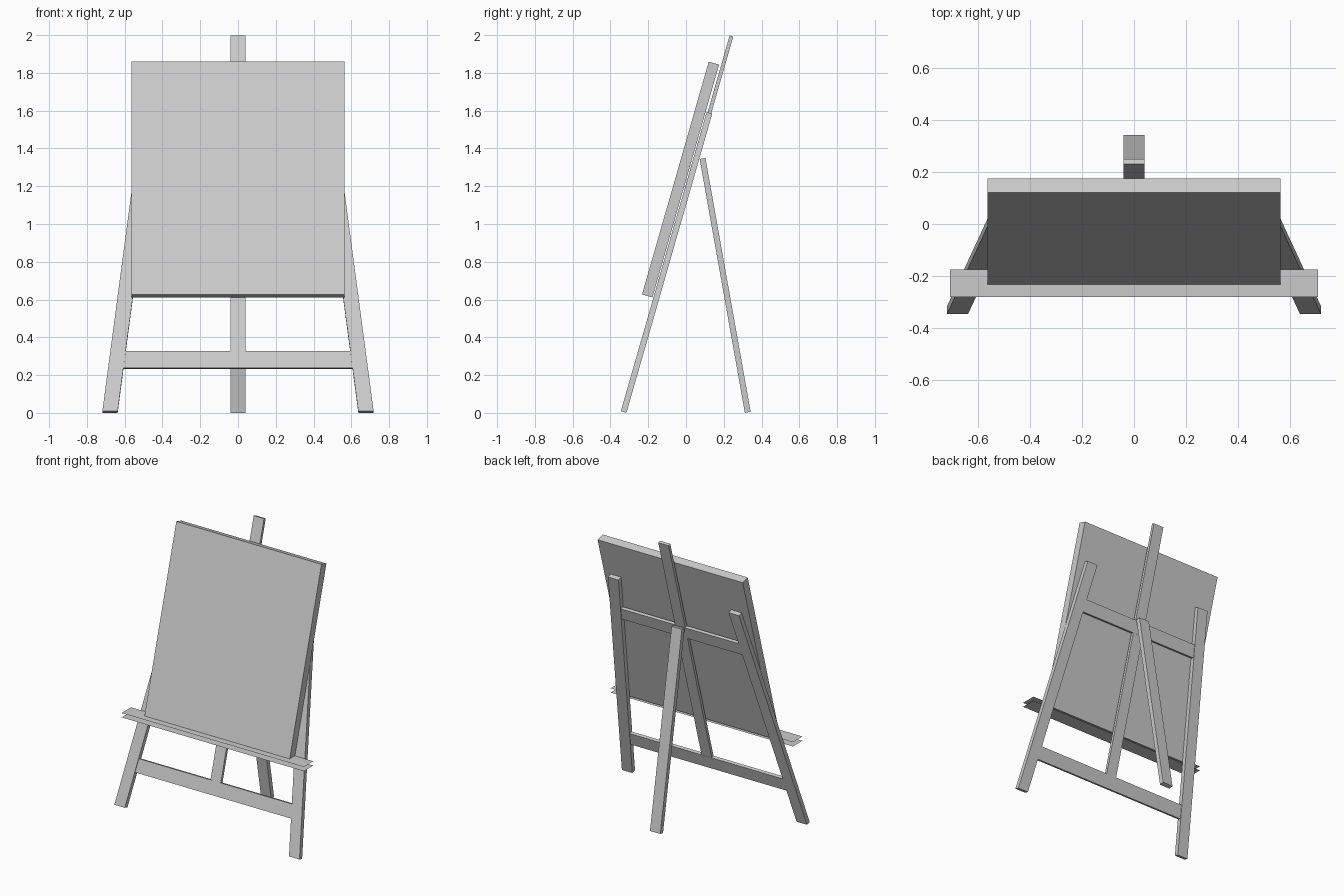
import bpy, bmesh, math

if "Cube" in bpy.data.objects:
    bpy.data.objects.remove(bpy.data.objects["Cube"])

grey = bpy.data.materials.new("plain_grey")
grey.diffuse_color = (0.6, 0.6, 0.6, 1)
grey.use_nodes = True
grey.node_tree.nodes["Principled BSDF"].inputs["Base Color"].default_value = grey.diffuse_color


def finish(name, bm):
    bmesh.ops.recalc_face_normals(bm, faces=bm.faces)
    mesh = bpy.data.meshes.new(name)
    bm.to_mesh(mesh)
    bm.free()
    mesh.materials.append(grey)
    obj = bpy.data.objects.new(name, mesh)
    bpy.context.collection.objects.link(obj)
    return obj


def board(name, outline, front, back, frame):
    """Extrude an (x, height) outline between two depths, then lean it by the frame."""
    bm = bmesh.new()
    face = bm.faces.new([bm.verts.new((x, front, u)) for x, u in outline])
    ext = bmesh.ops.extrude_face_region(bm, geom=[face])
    moved = [v for v in ext["geom"] if isinstance(v, bmesh.types.BMVert)]
    bmesh.ops.translate(bm, verts=moved, vec=(0, back - front, 0))
    obj = finish(name, bm)
    y, z, lean = frame
    obj.location = (0, y, z)
    obj.rotation_euler = (-lean, 0, 0)
    return obj


def strip(low, high, half_low, half_high):
    """Symmetric four-sided outline."""
    return [(-half_low, low), (half_low, low), (half_high, high), (-half_high, high)]


MAIN = (-0.33, 0.005, math.radians(16))    # leaning front frame
REAR = (0.327, 0.003, math.radians(-10.1))  # rear prop

# Splayed front legs
LEG = 1.647
for side, s in (("left", -1), ("right", 1)):
    outline = [(s * 0.637, 0), (s * 0.718, 0), (s * 0.508, LEG), (s * 0.427, LEG)]
    board(side + "_front_leg", outline, -0.0155, 0.0155, MAIN)

# Cross bars, ends let into the legs
board("lower_crossbar", strip(0.24, 0.333, 0.615, 0.603), -0.011, 0.011, MAIN)
board("upper_crossbar", strip(1.31, 1.398, 0.477, 0.466), -0.011, 0.011, MAIN)

# Central mast and rear prop
board("mast", strip(0.33, 2.07, 0.04, 0.04), -0.01, 0.01, MAIN)
board("rear_leg", strip(0, 1.365, 0.04, 0.04), -0.0155, 0.0155, REAR)

# Canvas
board("canvas", strip(0.625, 1.907, 0.563, 0.563), -0.078, -0.021, MAIN)

# Ledge made of two thin level sheets
for name, z in (("upper_ledge", 0.63), ("lower_ledge", 0.60)):
    bm = bmesh.new()
    bm.faces.new([bm.verts.new((x, y, z)) for x, y in
                  ((-0.707, -0.28), (0.707, -0.28), (0.707, -0.175), (-0.707, -0.175))])
    finish(name, bm)
